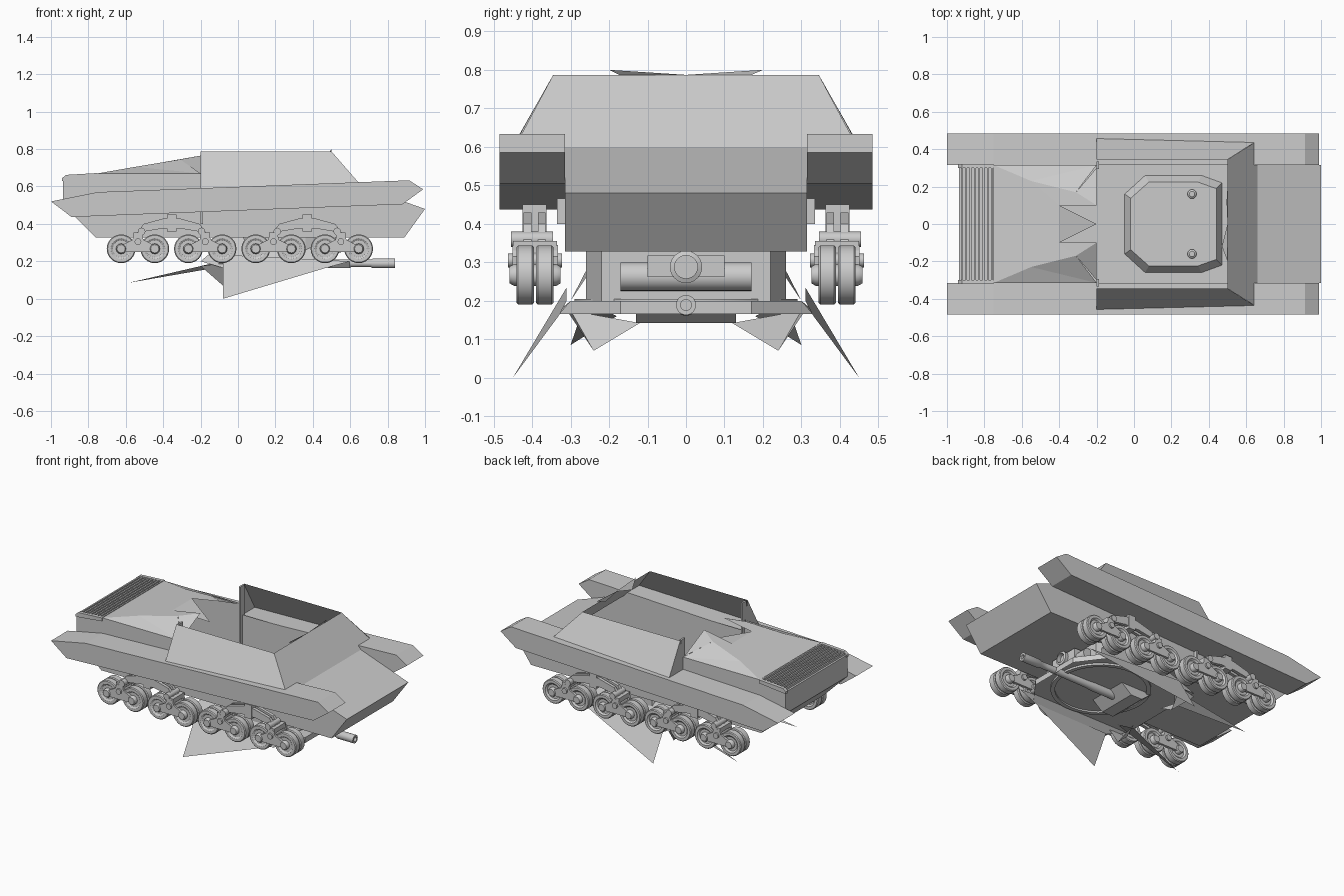
import bpy, bmesh, math
from mathutils import Vector, Matrix

if "Cube" in bpy.data.objects:
    bpy.data.objects.remove(bpy.data.objects["Cube"])


def make(name, verts, faces):
    me = bpy.data.meshes.new(name)
    me.from_pydata(verts, [], faces)
    bm = bmesh.new()
    bm.from_mesh(me)
    bmesh.ops.recalc_face_normals(bm, faces=bm.faces)
    bm.to_mesh(me)
    bm.free()
    ob = bpy.data.objects.new(name, me)
    bpy.context.collection.objects.link(ob)
    return ob


def mirrored(ob):
    m = ob.modifiers.new("mirror", 'MIRROR')
    m.use_axis = (False, True, False)
    return ob


def prism(name, prof, y0, y1):
    """Closed side profile (x, z) extruded along y."""
    n = len(prof)
    v = [(x, y0, z) for x, z in prof] + [(x, y1, z) for x, z in prof]
    f = [(i, (i + 1) % n, n + (i + 1) % n, n + i) for i in range(n)]
    return make(name, v, f + [tuple(range(n)), tuple(range(n, 2 * n))])


def box(name, x0, x1, y0, y1, z0, z1):
    return prism(name, [(x0, z0), (x1, z0), (x1, z1), (x0, z1)], y0, y1)


def lathe(name, prof, loc, axis='Y', n=24):
    """Revolve (radius, along-axis) profile."""
    rot = {'X': Matrix.Rotation(math.pi / 2, 3, 'Y'),
           'Y': Matrix.Rotation(-math.pi / 2, 3, 'X'), 'Z': Matrix.Identity(3)}[axis]
    v, f = [], []
    for r, h in prof:
        for i in range(n):
            a = 2 * math.pi * i / n
            v.append(rot @ Vector((r * math.cos(a), r * math.sin(a), h)) + Vector(loc))
    for k in range(len(prof) - 1):
        for i in range(n):
            j = (i + 1) % n
            f.append((k * n + i, k * n + j, (k + 1) * n + j, (k + 1) * n + i))
    f += [tuple(range(n)), tuple(range((len(prof) - 1) * n, len(prof) * n))]
    ob = make(name, v, f)
    bpy.context.view_layer.objects.active = ob
    ob.select_set(True)
    bpy.ops.object.shade_smooth_by_angle(angle=math.radians(35))
    ob.select_set(False)
    return ob


# Sponsons above the tracks
mirrored(prism("sponson", [(-1, .52), (-.89, .437), (.88, .505), (.99, .585),
                           (.915, .633), (-.75, .57)], .315, .485))

# Lower hull: side plates, nose, floor and tail
W = .315
mirrored(make("hull_side", [(-.76, W, .328), (.89, W, .328), (1, W, .48), (.66, W, .6),
                            (-.2, W, .6), (-.2, W, .67), (-.75, W, .67), (-.935, W, .645),
                            (-.935, W, .5)], [tuple(range(9))]))


def strip(name, path, w):
    v = [(x, s * w, z) for x, z in path for s in (-1, 1)]
    return make(name, v, [(2 * i, 2 * i + 1, 2 * i + 3, 2 * i + 2) for i in range(len(path) - 1)])


strip("hull_shell", [(.66, .6), (1, .48), (.89, .328), (-.76, .328), (-.935, .5),
                     (-.935, .64)], W)

# Slatted engine grille
strip("grille_bed", [(-.935, .64), (-.75, .66)], W)
for i in range(8):
    x = -.925 + i * .023
    z = .642 + i * .0022
    box("grille_slat", x, x + .010, -.3, .3, z, z + .014)
mirrored(prism("grille_edge", [(-.94, .63), (-.75, .65), (-.75, .672), (-.92, .662),
                               (-.94, .645)], .3, .322))

# Rear deck with raised, torn front edge
mirrored(make("rear_deck",
              [(-.75, 0, .67), (-.75, W, .67), (-.2, W, .67), (-.55, .23, .705),
               (-.31, .17, .745), (-.4, .10, .73), (-.4, 0, .73), (-.2, .10, .765),
               (-.2, .30, .67), (-.2, 0, .67)],
              [(0, 1, 3, 5, 6), (1, 2, 3), (3, 2, 4), (3, 4, 5), (5, 4, 7), (4, 8, 7),
               (6, 5, 9)]))

# Sloped superstructure, open at top and rear
mirrored(make("superstructure_side",
              [(-.2, .46, .585), (.65, .44, .615), (.5, .345, .787), (-.2, .345, .787),
               (-.2, .315, .67), (-.2, .315, .585)], [(0, 1, 2, 3), (0, 3, 4, 5)]))
make("superstructure_front", [(.66, -.445, .6), (.66, .445, .6), (.5, .345, .787),
                              (.5, -.345, .787)], [(0, 1, 2, 3)])
mirrored(prism("rear_post", [(-.2, .4), (-.188, .4), (-.188, .787), (-.2, .787)], .295, .335))
make("front_flap", [(.5, -.2, .8), (.5, 0, .787), (.47, -.12, .76), (.5, .2, .8),
                    (.495, .12, .765)], [(0, 1, 2), (3, 1, 4)])

# Wheels: two rims with a gap, plus hub caps
for s in (-1, 1):
    for x in (-.625, -.445, -.265, -.085, .095, .285, .465, .645):
        for y in (.367, .418):
            lathe("road_wheel", [(.045, -.016), (.055, -.023), (.072, -.023), (.077, -.018),
                                 (.077, .018), (.072, .023), (.055, .023), (.045, .014)],
                  (x, s * y, .267))
        lathe("wheel_hub", [(.022, -.066), (.028, -.055), (.028, .055), (.022, .066)],
              (x, s * .392, .267), n=12)

# Suspension bogies
for c in (-.355, .37):
    for y0, y1 in ((.365, .385), (.402, .422)):
        mirrored(prism("bogie_beam", [(c - .19, .345), (c - .15, .40), (c - .04, .43),
                                      (c + .04, .43), (c + .15, .40), (c + .19, .345),
                                      (c + .14, .36), (c + .05, .375), (c - .05, .375),
                                      (c - .14, .36)], y0, y1))
    mirrored(box("bogie_bracket", c - .025, c + .025, .362, .425, .36, .45))
    for d in (-.18, .18):
        m = c + d
        for y in (.341, .443):
            mirrored(prism("wheel_arm", [(m - .10, .25), (m + .10, .25), (m + .108, .275),
                                         (m + .03, .315), (m + .02, .345), (m - .02, .345),
                                         (m - .03, .315), (m - .108, .275)], y - .008, y + .008))
        mirrored(box("arm_post", m - .025, m + .025, .335, .45, .325, .355))
        for s in (-1, 1):
            lathe("arm_pin", [(.018, -.07), (.018, .07)], (m, s * .392, .305), n=12)
            lathe("small_roller", [(.02, -.055), (.02, .055)],
                  (m + (.02 if d < 0 else -.02), s * .4, .36), n=12)

# Base plate hanging under the hull, with a rim below it
make("turret_plate", [(-.2, -.3, .2), (.5, -.3, .2), (.6, -.17, .2), (.6, .17, .2),
                      (.5, .3, .2), (-.2, .3, .2)], [tuple(range(6))])
mirrored(make("plate_skirt", [(-.2, .3, .2), (.5, .3, .2), (.6, .17, .2), (.6, .17, .165),
                              (.48, .33, .165), (-.08, .34, .165)],
              [(0, 1, 4, 5), (1, 2, 3, 4)]))
make("plate_lip", [(.6, -.17, .2), (.6, .17, .2), (.6, .17, .165), (.6, -.17, .165)],
     [(0, 1, 2, 3)])

# Octagonal casemate rising from the plate through the floor
base = [(-.05, -.16), (.06, -.26), (.36, -.26), (.47, -.22),
        (.47, .22), (.36, .26), (.06, .26), (-.05, .16)]
v = [(x, y, z) for z in (.2, .328) for x, y in base]
v += [(.22 + (x - .22) * .88, y * .86, .385) for x, y in base]
make("casemate", v, [(k + i, k + (i + 1) % 8, k + 8 + (i + 1) % 8, k + 8 + i)
                     for k in (0, 8) for i in range(8)] + [tuple(range(16, 24))])
for y in (-.16, .16):
    lathe("roof_bolt", [(.025, 0), (.025, .012), (.015, .02)], (.31, y, .385), 'Z', 12)

# Upper mantlet
lathe("mount_roll", [(.037, -.17), (.037, .17)], (.485, 0, .263))
box("mantlet_box", .48, .53, -.1, .1, .262, .318)
lathe("mantlet_collar", [(.042, 0), (.042, .03), (.03, .035), (.03, .01)],
      (.52, 0, .288), 'X')

# Ring and gun under the plate
lathe("turret_ring", [(.29, .005), (.29, -.012), (.265, -.012), (.265, -.002)],
      (.25, 0, .2), 'Z', 40)
prism("gun_cradle", [(-.02, .198), (.05, .142), (.13, .142), (.2, .198)], -.13, .13)
lathe("gun_barrel", [(.028, 0), (.028, .2), (.024, .24), (.02, .55), (.02, .6), (.026, .61),
                     (.026, .73), (.014, .73), (.014, .66)], (.11, 0, .189), 'X')

# Bent fins beneath the hull
mirrored(make("large_fin", [(-.08, .45, 0), (.46, .33, .162), (.6, .31, .2), (-.08, .31, .235)],
              [(0, 1, 2, 3)]))
mirrored(make("inner_fin", [(-.08, .24, .07), (-.2, .3, .175), (-.08, .32, .19),
                            (-.1, .12, .142)], [(0, 1, 2), (0, 3, 1)]))
mirrored(make("sliver_fin", [(-.585, .3, .085), (-.09, .26, .20), (-.15, .18, .16)],
              [(0, 1, 2)]))
mirrored(make("side_web", [(-.2, .3, .2), (.5, .3, .2), (.42, .215, .326), (-.05, .235, .326)],
              [(0, 1, 2, 3)]))
